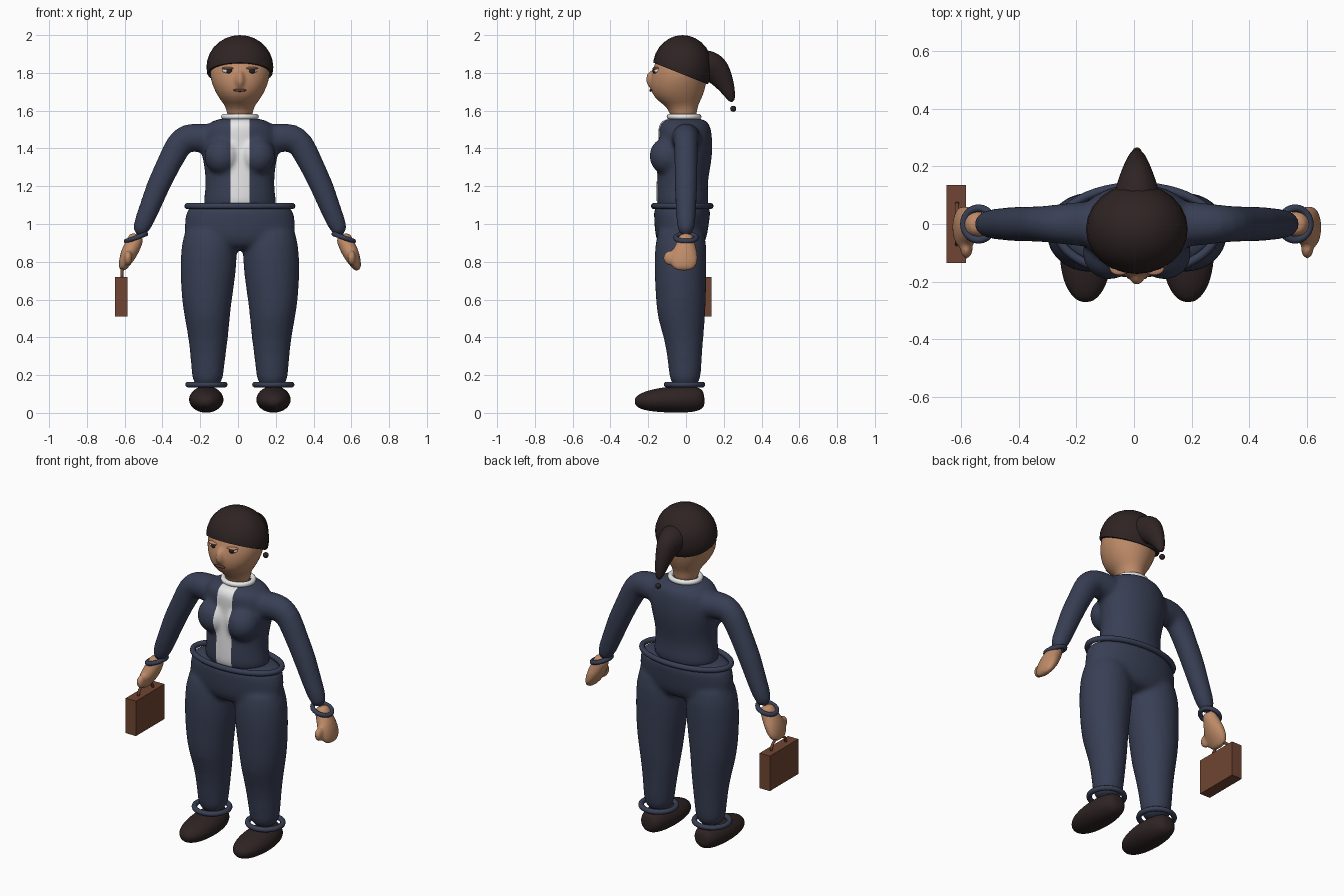
import bpy, bmesh, math
from mathutils import Vector, Matrix

cube = bpy.data.objects.get("Cube")
if cube:
    bpy.data.objects.remove(cube)


def material(name, rgb):
    m = bpy.data.materials.new(name)
    m.use_nodes = True
    m.diffuse_color = (*rgb, 1)
    m.node_tree.nodes["Principled BSDF"].inputs["Base Color"].default_value = (*rgb, 1)
    return m


navy = material("navy cloth", (0.04, 0.05, 0.09))
white = material("white cloth", (0.8, 0.8, 0.8))
skin = material("skin", (0.52, 0.26, 0.14))
dark = material("dark brown", (0.028, 0.017, 0.017))
leather = material("brown leather", (0.16, 0.06, 0.032))
lip = material("lip", (0.12, 0.045, 0.03))

X, Y = Vector((1, 0, 0)), Vector((0, 1, 0))
OFFSET = 0.01  # the figure stands slightly off centre because of the case


def loft(bm, pts, side=Y, n=20):
    """Closed tube of ellipses; each point is x, y, z, radius across, radius along side."""
    centres = [Vector(p[:3]) for p in pts]
    rings = []
    for i, p in enumerate(pts):
        t = centres[min(i + 1, len(pts) - 1)] - centres[max(i - 1, 0)]
        v = side.cross(t).normalized()
        ring = []
        for k in range(n):
            a = math.tau * k / n
            ring.append(bm.verts.new(centres[i] + v * p[3] * math.cos(a) + side * p[4] * math.sin(a)))
        rings.append(ring)
    for a, b in zip(rings, rings[1:]):
        for k in range(n):
            bm.faces.new((a[k], a[(k + 1) % n], b[(k + 1) % n], b[k]))
    bm.faces.new(rings[0])
    bm.faces.new(rings[-1])


def ball(bm, centre, radii):
    mat = Matrix.Translation(centre) @ Matrix.Diagonal((*radii, 1))
    bmesh.ops.create_uvsphere(bm, u_segments=24, v_segments=14, radius=1, matrix=mat)


def finish(bm, name, mat, subsurf=0, voxel=0, smooth=True):
    bmesh.ops.recalc_face_normals(bm, faces=bm.faces)
    me = bpy.data.meshes.new(name)
    bm.to_mesh(me)
    bm.free()
    ob = bpy.data.objects.new(name, me)
    bpy.context.collection.objects.link(ob)
    if subsurf:
        ob.modifiers.new("Round", "SUBSURF").levels = subsurf
        ob.modifiers["Round"].render_levels = subsurf
    if voxel:
        # fuse overlapping volumes into one soft skin
        r = ob.modifiers.new("Fuse", "REMESH")
        r.mode, r.voxel_size = "VOXEL", voxel
        s = ob.modifiers.new("Soften", "SMOOTH")
        s.factor, s.iterations = 0.5, 8
        dg = bpy.context.evaluated_depsgraph_get()
        ob_mesh = bpy.data.meshes.new_from_object(ob.evaluated_get(dg))
        ob.modifiers.clear()
        ob.data = ob_mesh
    ob.data.materials.clear()
    ob.data.materials.append(mat)
    for p in ob.data.polygons:
        p.use_smooth = smooth
    ob.location.x = OFFSET
    return ob


def ring(name, mat, centre, rx, ry, r, tilt=0, n=48, m=10):
    """Elliptical hoop, tilted about the y axis."""
    bm = bmesh.new()
    loops = []
    for i in range(n):
        a = math.tau * i / n
        out = Vector((math.cos(a), math.sin(a), 0))
        c = Vector((rx * out.x, ry * out.y, 0))
        loops.append([bm.verts.new(c + out * r * math.cos(math.tau * j / m)
                                   + Vector((0, 0, r * math.sin(math.tau * j / m)))) for j in range(m)])
    for i in range(n):
        a, b = loops[i], loops[(i + 1) % n]
        for j in range(m):
            bm.faces.new((a[j], b[j], b[(j + 1) % m], a[(j + 1) % m]))
    bm.transform(Matrix.Translation(centre) @ Matrix.Rotation(tilt, 4, "Y"))
    return finish(bm, name, mat)


def shape(name, mat, centre, radii):
    bm = bmesh.new()
    ball(bm, centre, radii)
    return finish(bm, name, mat)


SIDES = (("left", 1), ("right", -1))

# Jacket: torso, bust and sleeves fused together
bm = bmesh.new()
loft(bm, [(0, -.015, 1.06, .21, .14), (0, -.02, 1.13, .19, .14), (0, -.022, 1.22, .18, .135),
          (0, -.01, 1.31, .19, .143), (0, 0, 1.40, .21, .143), (0, -.005, 1.47, .21, .143),
          (0, -.01, 1.53, .18, .14), (0, -.01, 1.565, .11, .1)], n=28)
for _, s in SIDES:
    ball(bm, (s * .095, -.1, 1.36), (.095, .095, .1))
    loft(bm, [(s * .1, 0, 1.45, .08, .085), (s * .2, 0, 1.455, .077, .08), (s * .28, 0, 1.46, .08, .068),
              (s * .325, 0, 1.425, .076, .064), (s * .375, 0, 1.32, .064, .062), (s * .435, 0, 1.2, .064, .062),
              (s * .475, 0, 1.09, .055, .055), (s * .545, 0, .925, .05, .05)])
jacket = finish(bm, "jacket", navy, subsurf=1, voxel=.013)

# Shirt front: a strip cut into the jacket
bm = bmesh.new()
bm.from_mesh(jacket.data)
for e in (-.05, .05):
    bmesh.ops.bisect_plane(bm, geom=bm.verts[:] + bm.edges[:] + bm.faces[:], plane_co=(e, 0, 0), plane_no=X)
bm.normal_update()
for f in bm.faces:
    c = f.calc_center_median()
    f.material_index = int(abs(c.x) < .05 and c.y < -.06 and c.z > 1.08)
bm.to_mesh(jacket.data)
bm.free()
jacket.data.materials.append(white)

# Trousers: hips and legs fused together
bm = bmesh.new()
loft(bm, [(0, -.02, 1.115, .27, .155), (0, -.02, 1.06, .288, .15), (0, -.025, .97, .3, .143),
          (0, -.025, .9, .28, .13), (0, -.025, .86, .2, .09)], n=28)
for _, s in SIDES:
    loft(bm, [(s * .15, -.025, 1.02, .13, .12), (s * .163, -.028, .88, .152, .14), (s * .168, -.03, .75, .15, .14),
              (s * .176, -.027, .6, .135, .134), (s * .172, -.025, .5, .12, .128), (s * .167, -.012, .4, .107, .105),
              (s * .17, -.005, .25, .087, .087), (s * .173, -.005, .12, .083, .083)])
finish(bm, "trousers", navy, subsurf=1, voxel=.013)
ring("waistband", navy, (0, -.02, 1.095), .278, .15, .016)
ring("collar", white, (0, -.01, 1.568), .085, .077, .015)

# Shoes, cuffs and hands
for label, s in SIDES:
    ring(label + "_trouser_cuff", navy, (s * .177, -.008, .15), .097, .095, .015)
    bm = bmesh.new()
    loft(bm, [(s * .178, .098, .075, .03, .03), (s * .178, .08, .073, .062, .064), (s * .178, 0, .073, .074, .088),
              (s * .178, -.1, .07, .07, .096), (s * .178, -.2, .064, .056, .08),
              (s * .178, -.25, .06, .038, .05), (s * .178, -.272, .058, .016, .02)], side=X)
    finish(bm, label + "_shoe", dark, subsurf=2)
    ring(label + "_sleeve_cuff", navy, (s * .55, 0, .928), .055, .055, .013, tilt=s * math.radians(-20) * -1)
    bm = bmesh.new()
    loft(bm, [(s * .54, 0, .95, .042, .042), (s * .56, 0, .9, .044, .046), (s * .585, -.01, .85, .046, .072),
              (s * .606, -.012, .805, .036, .078), (s * .618, -.012, .775, .026, .066),
              (s * .625, -.012, .752, .014, .04)])
    ball(bm, (s * .592, -.085, .82), (.022, .036, .04))
    finish(bm, label + "_hand", skin, subsurf=1, voxel=.008)

# Head and neck, with the nose blended in
bm = bmesh.new()
loft(bm, [(0, -.012, 1.54, .07, .072), (0, -.015, 1.615, .068, .072), (0, -.038, 1.65, .1, .115),
          (0, -.045, 1.7, .132, .143), (0, -.04, 1.76, .156, .152), (0, -.028, 1.82, .163, .15),
          (0, -.02, 1.89, .145, .13), (0, -.02, 1.95, .08, .08)], n=28)
ball(bm, (0, -.187, 1.765), (.024, .025, .045))
finish(bm, "head", skin, subsurf=1, voxel=.009)
shape("mouth", lip, (0, -.186, 1.708), (.035, .008, .008))
for label, s in SIDES:
    shape(label + "_eye", white, (s * .06, -.152, 1.812), (.032, .02, .016))
    shape(label + "_iris", dark, (s * .06 + .004, -.163, 1.811), (.018, .014, .016))
    shape(label + "_eyelid", skin, (s * .06, -.153, 1.824), (.035, .025, .008))

# Hair cap, trimmed along a line falling from brow to nape
bm = bmesh.new()
ball(bm, (0, -.018, 1.83), (.177, .158, .17))
bmesh.ops.bisect_plane(bm, geom=bm.verts[:] + bm.edges[:] + bm.faces[:], plane_co=(0, 0, 1.785),
                       plane_no=(0, .4, 1), clear_inner=True)
bmesh.ops.holes_fill(bm, edges=[e for e in bm.edges if e.is_boundary])
hair = finish(bm, "hair", dark)
bpy.ops.object.select_all(action="DESELECT")
hair.select_set(True)
bpy.context.view_layer.objects.active = hair
bpy.ops.object.shade_smooth_by_angle(angle=math.radians(40))

# Ponytail and its loose tip
bm = bmesh.new()
loft(bm, [(0, .04, 1.83, .08, .08), (0, .1, 1.84, .092, .085), (0, .155, 1.825, .082, .064),
          (0, .195, 1.765, .058, .046), (0, .23, 1.695, .033, .03), (0, .246, 1.645, .015, .015)], side=X)
finish(bm, "ponytail", dark, subsurf=2)
shape("ponytail_tip", dark, (0, .25, 1.61), (.016, .016, .016))

# Briefcase with an arched handle
bm = bmesh.new()
bmesh.ops.create_cube(bm, size=1, matrix=Matrix.Translation((-.628, 0, .615)) @ Matrix.Diagonal((.068, .27, .21, 1)))
finish(bm, "briefcase", leather, smooth=False)
bm = bmesh.new()
arch = [math.pi * i / 10 for i in range(11)]
loft(bm, [(-.625, .07 * math.cos(a), .715 + .06 * math.sin(a), .008, .008) for a in arch], side=X, n=10)
finish(bm, "briefcase_handle", leather)
